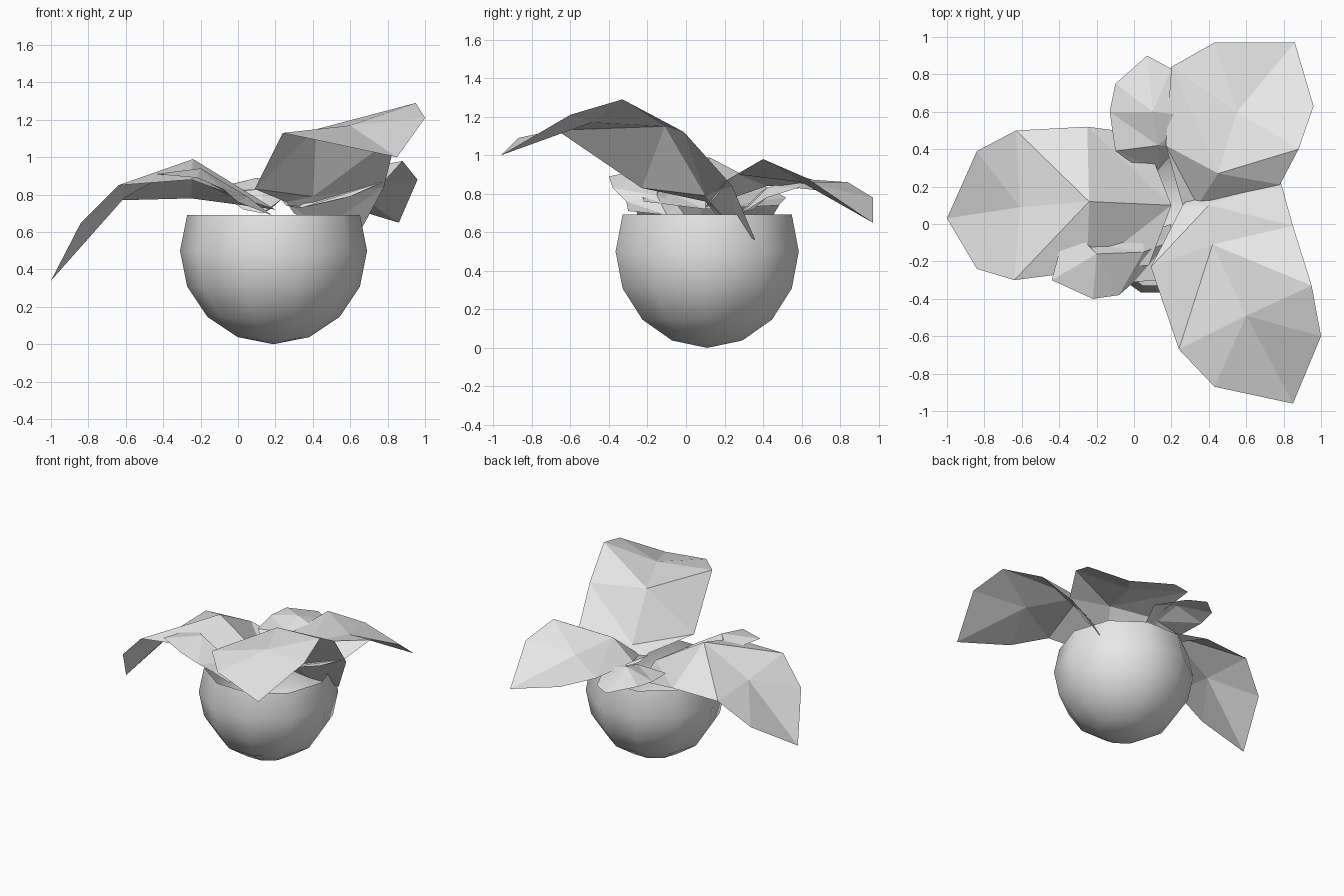
import bpy
from math import sin, cos, pi

if "Cube" in bpy.data.objects:
    bpy.data.objects.remove(bpy.data.objects["Cube"], do_unlink=True)

# One pale grey material for everything
grey = bpy.data.materials.new("pale_grey")
grey.use_nodes = True
colour = (0.8, 0.8, 0.8, 1)
grey.diffuse_color = colour
grey.node_tree.nodes["Principled BSDF"].inputs["Base Color"].default_value = colour


def add_mesh(name, verts, faces, smooth=False):
    mesh = bpy.data.meshes.new(name)
    mesh.from_pydata(verts, [], faces)
    mesh.materials.append(grey)
    for polygon in mesh.polygons:
        polygon.use_smooth = smooth
    mesh.update()
    obj = bpy.data.objects.new(name, mesh)
    bpy.context.collection.objects.link(obj)
    return obj


def round_pot(name, centre, radius, segments, rings, open_rings):
    """Sphere with its upper rings left off, built from the bottom point up."""
    cx, cy, cz = centre
    verts, faces = [(cx, cy, cz - radius)], []
    kept = rings - open_rings
    for ring in range(1, kept + 1):
        tilt = pi * ring / rings
        for s in range(segments):
            turn = 2 * pi * s / segments
            verts.append((cx + radius * sin(tilt) * cos(turn),
                          cy + radius * sin(tilt) * sin(turn),
                          cz - radius * cos(tilt)))
    for s in range(segments):
        after = (s + 1) % segments
        faces.append((0, 1 + after, 1 + s))
        for ring in range(kept - 1):
            low = 1 + ring * segments
            high = low + segments
            faces.append((low + s, low + after, high + after, high + s))
    return add_mesh(name, verts, faces, smooth=True)


def leaf(name, rows):
    """Faceted leaf from cross rows (edge, midrib, edge), tip row first."""
    verts = [point for row in rows for point in row]
    faces = []
    for outer in range(0, len(verts) - 3, 3):
        inner = outer + 3
        middle = inner + 1
        # Facets fan out from the inner midrib point of each band
        faces += [(outer, inner, middle), (outer, middle, outer + 1),
                  (outer + 1, middle, outer + 2),
                  (outer + 2, middle, inner + 2)]
    return add_mesh(name, verts, faces)


# Open round pot
round_pot("pot", (0.19, 0.11, 0.5), 0.5, segments=10, rings=8, open_rings=3)

# Drooping leaf on the -x side
leaf("drooping_leaf", [
    [(-.84, .39, .58), (-1, .03, .34), (-.84, -.24, .65)],
    [(-.63, .5, .77), (-.61, .09, .78), (-.64, -.3, .85)],
    [(-.25, .52, .78), (-.24, .12, .99), (-.25, -.25, .88)],
    [(.05, .48, .74), (.2, .1, .72), (.08, -.22, .76)],
])

# Tall leaf arching over the front
leaf("tall_front_leaf", [
    [(.43, -.87, 1.09), (.85, -.96, 1), (1, -.6, 1.21)],
    [(.24, -.67, 1.13), (.6, -.49, 1.17), (.95, -.33, 1.29)],
    [(.09, -.23, .83), (.42, -.11, 1.15), (.85, -.01, 1.12)],
    [(.26, .1, .76), (.4, .1, .79), (.78, .24, .84)],
    [(.3, .15, .7), (.45, .25, .62), (.63, .36, .56)],
])

# Broad leaf at the back on the +x side
leaf("broad_back_leaf", [
    [(.96, .63, .88), (.86, .97, .65), (.43, .97, .78)],
    [(.88, .4, .98), (.55, .6, .86), (.2, .84, .86)],
    [(.78, .21, .87), (.45, .27, .9), (.17, .42, .84)],
    [(.6, .16, .79), (.34, .1, .73), (.26, .1, .74)],
])

# Small leaf at the back
leaf("small_back_leaf", [
    [(.2, .83, .8), (.07, .9, .8), (-.1, .75, .84)],
    [(.3, .58, .83), (.1, .6, .89), (-.13, .6, .83)],
    [(.24, .42, .78), (.13, .42, .83), (-.1, .39, .81)],
    [(.17, .35, .72), (.13, .29, .7), (.03, .3, .72)],
])

# Small leaf at the front, cutting through the drooping one
leaf("small_front_leaf", [
    [(-.36, 0, .9), (-.44, -.3, .91), (-.22, -.4, .89)],
    [(-.25, -.1, .89), (-.2, -.16, .94), (-.08, -.38, .83)],
    [(.05, -.05, .75), (.05, -.15, .79), (0, -.31, .76)],
    [(.2, 0, .68), (.18, -.1, .69), (.13, -.3, .71)],
])
